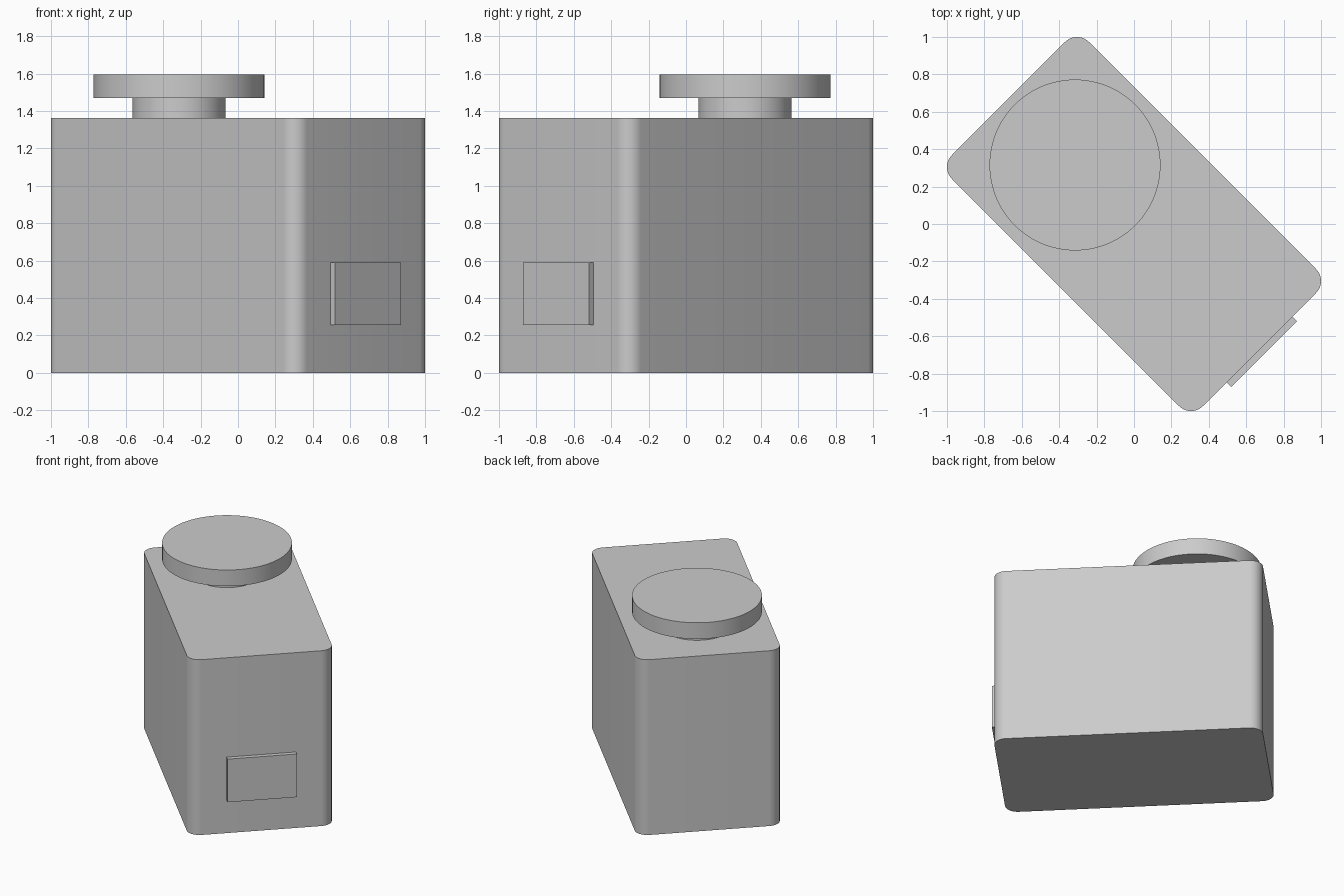
import bpy, bmesh, math
from mathutils import Matrix

cube = bpy.data.objects.get("Cube")
if cube:
    bpy.data.objects.remove(cube, do_unlink=True)

grey = bpy.data.materials.new("plain grey")
grey.use_nodes = True
colour = (0.6, 0.6, 0.6, 1)
grey.diffuse_color = colour
grey.node_tree.nodes["Principled BSDF"].inputs["Base Color"].default_value = colour

# The whole model is laid out along its own length, then turned about z
TURN = Matrix.Rotation(math.radians(-45), 4, "Z")


def finish(name, bm):
    bm.transform(TURN)
    mesh = bpy.data.meshes.new(name)
    bm.to_mesh(mesh)
    bm.free()
    mesh.materials.append(grey)
    obj = bpy.data.objects.new(name, mesh)
    bpy.context.collection.objects.link(obj)
    bpy.ops.object.select_all(action="DESELECT")
    obj.select_set(True)
    bpy.context.view_layer.objects.active = obj
    bpy.ops.object.shade_smooth_by_angle(angle=math.radians(35))
    return obj


def box(name, x, y, z, corner=0):
    """Box from (min, max) pairs, with optional rounded upright edges."""
    bm = bmesh.new()
    size = [b - a for a, b in (x, y, z)]
    mid = [(a + b) / 2 for a, b in (x, y, z)]
    bmesh.ops.create_cube(bm, size=1, matrix=Matrix.Translation(mid) @ Matrix.Diagonal((*size, 1)))
    if corner:
        upright = [e for e in bm.edges
                   if abs(e.verts[0].co.z - e.verts[1].co.z) > size[2] / 2]
        bmesh.ops.bevel(bm, geom=upright, offset=corner, segments=10,
                        profile=0.5, affect="EDGES")
    return finish(name, bm)


def disc(name, x, radius, z):
    bm = bmesh.new()
    bmesh.ops.create_cone(bm, cap_ends=True, segments=96, radius1=radius, radius2=radius,
                          depth=z[1] - z[0],
                          matrix=Matrix.Translation((x, 0, (z[0] + z[1]) / 2)))
    return finish(name, bm)


# Main block with rounded upright corners
box("body", (-0.949, 0.949), (-0.518, 0.518), (0, 1.362), corner=0.09)

# Raised plate low on one end
box("end_plate", (0.93, 0.983), (-0.248, 0.248), (0.255, 0.59))

# Round knob on a narrower neck
disc("knob_neck", -0.446, 0.248, (1.355, 1.475))
disc("knob_top", -0.446, 0.457, (1.47, 1.596))
